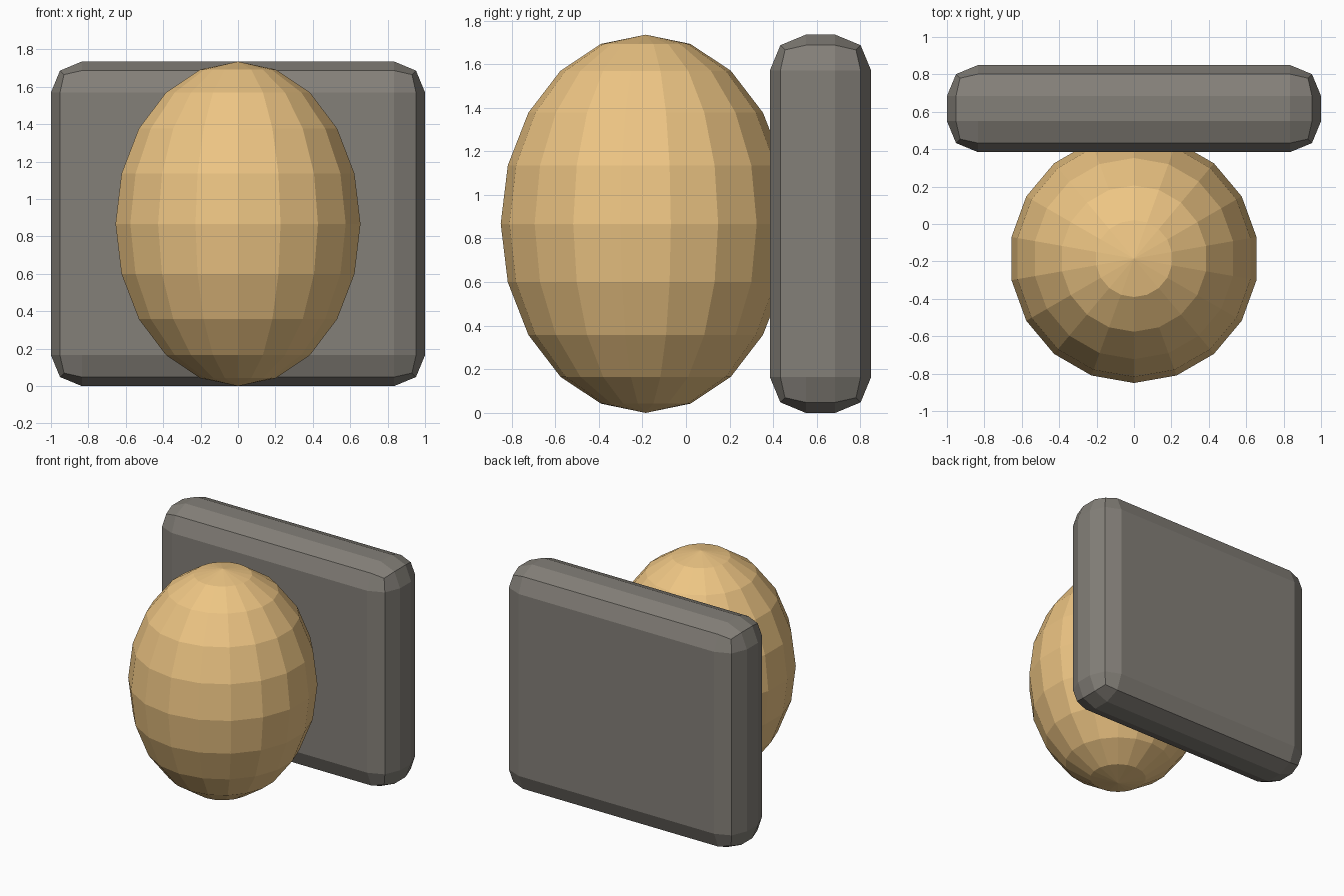
import bpy, bmesh
from math import sin, cos, pi

if "Cube" in bpy.data.objects:
    bpy.data.objects.remove(bpy.data.objects["Cube"])

HEIGHT = 1.735


def add_part(name, bm, colour, location):
    """Turn a bmesh into a flat-shaded, coloured object."""
    bmesh.ops.recalc_face_normals(bm, faces=bm.faces)
    mesh = bpy.data.meshes.new(name)
    bm.to_mesh(mesh)
    bm.free()
    mat = bpy.data.materials.new(name + "_colour")
    mat.diffuse_color = (*colour, 1)
    mat.use_nodes = True
    mat.node_tree.nodes["Principled BSDF"].inputs["Base Color"].default_value = mat.diffuse_color
    mesh.materials.append(mat)
    obj = bpy.data.objects.new(name, mesh)
    obj.location = location
    bpy.context.collection.objects.link(obj)
    return obj


# Upright slab with two-step rounded edges
bm = bmesh.new()
bmesh.ops.create_cube(bm, size=1)
bmesh.ops.scale(bm, vec=(2, 0.465, HEIGHT), verts=bm.verts)
slab = add_part("slab", bm, (0.23, 0.215, 0.19), (0, 0.617, HEIGHT / 2))
bevel = slab.modifiers.new("rounded_edges", 'BEVEL')
bevel.width = 0.165
bevel.segments = 2

# Egg-shaped body: half-ellipse profile lathed into 18 sides, a corner facing front
SIDES, RINGS, RADIUS = 18, 10, 0.665
bm = bmesh.new()
profile = [bm.verts.new((0, -RADIUS * sin(pi * i / RINGS), HEIGHT / 2 * cos(pi * i / RINGS)))
           for i in range(RINGS + 1)]
edges = [bm.edges.new(pair) for pair in zip(profile, profile[1:])]
bmesh.ops.spin(bm, geom=profile + edges, cent=(0, 0, 0), axis=(0, 0, 1),
               angle=2 * pi, steps=SIDES, use_duplicate=False)
bmesh.ops.remove_doubles(bm, verts=bm.verts, dist=0.001)
add_part("egg_body", bm, (0.85, 0.56, 0.23), (0, -0.185, HEIGHT / 2))
